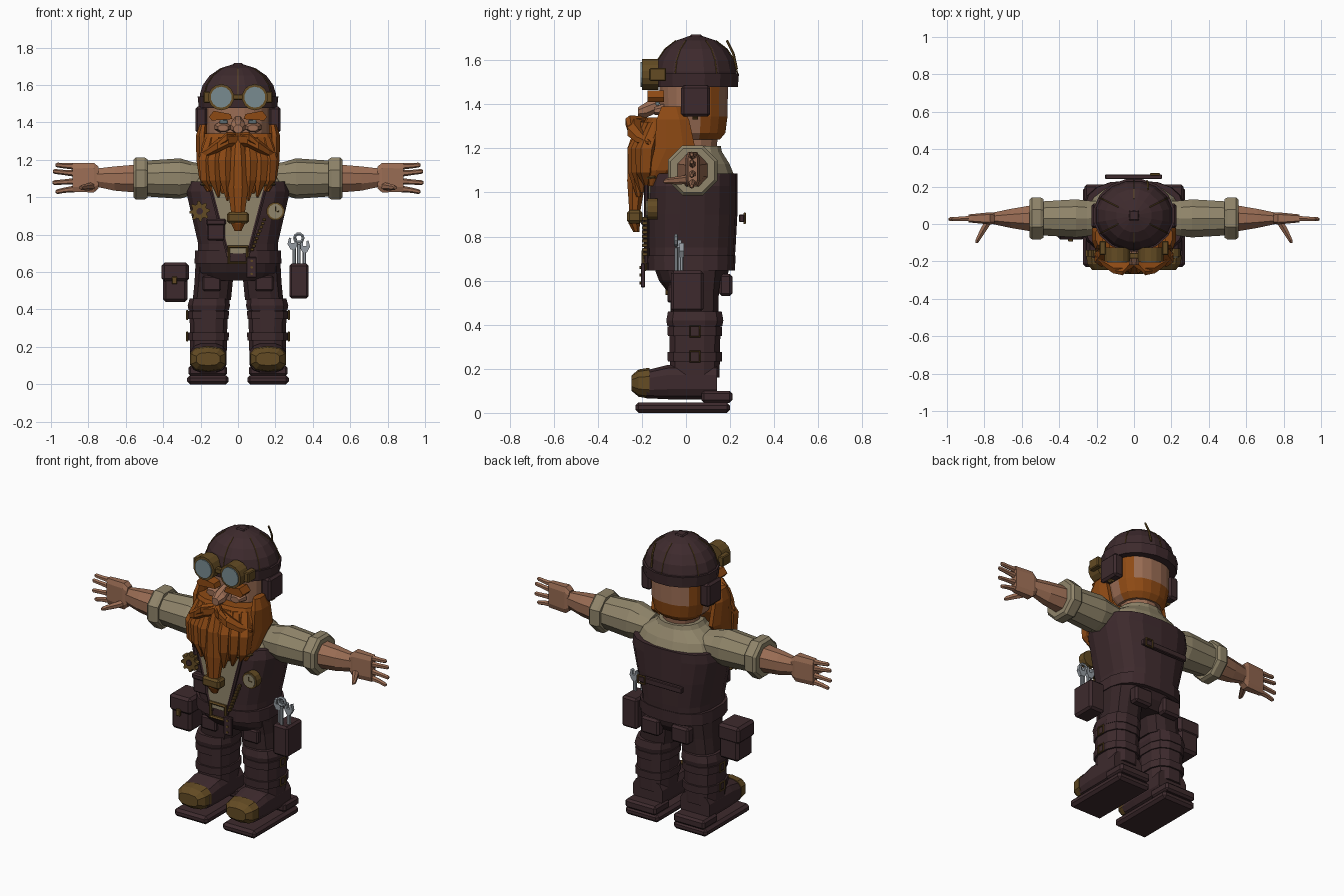
import bpy, bmesh, math
from mathutils import Vector

COLORS = {
    "leather": (0.047, 0.023, 0.026), "trousers": (0.036, 0.018, 0.02),
    "ginger": (0.27, 0.068, 0.007), "linen": (0.28, 0.235, 0.145),
    "skin": (0.33, 0.155, 0.09), "brass": (0.125, 0.07, 0.017),
    "lens": (0.19, 0.26, 0.28), "steel": (0.3, 0.33, 0.36),
}
MATS = {}
for key, c in COLORS.items():
    MATS[key] = bpy.data.materials.new(key)
    MATS[key].diffuse_color = (*c, 1)


def finish(name, bm, mat, mirror=False, bevel=0):
    bmesh.ops.recalc_face_normals(bm, faces=bm.faces)
    me = bpy.data.meshes.new(name)
    bm.to_mesh(me)
    bm.free()
    me.materials.append(MATS[mat])
    ob = bpy.data.objects.new(name, me)
    bpy.context.collection.objects.link(ob)
    if bevel:
        b = ob.modifiers.new("bevel", 'BEVEL')
        b.width, b.segments = bevel, 1
    if mirror:
        ob.modifiers.new("mirror", 'MIRROR')
    return ob


def loft(name, mat, secs, axis='z', n=10, power=2, mirror=False):
    """Skin rings (x, y, z, radius_a, radius_b) stacked along an axis."""
    u, v = {'x': ((0, 1, 0), (0, 0, 1)), 'y': ((1, 0, 0), (0, 0, 1)),
            'z': ((1, 0, 0), (0, 1, 0))}[axis]
    u, v = Vector(u), Vector(v)
    bm = bmesh.new()
    rings = []
    for x, y, z, a, b in secs:
        ring = []
        for i in range(n):
            t = 2 * math.pi * (i + 0.5) / n
            c, s = math.cos(t), math.sin(t)
            c = math.copysign(abs(c) ** (2 / power), c)
            s = math.copysign(abs(s) ** (2 / power), s)
            ring.append(bm.verts.new(Vector((x, y, z)) + u * a * c + v * b * s))
        rings.append(ring)
    for r, q in zip(rings, rings[1:]):
        for i in range(n):
            j = (i + 1) % n
            bm.faces.new((r[i], r[j], q[j], q[i]))
    bm.faces.new(rings[0])
    bm.faces.new(rings[-1])
    return finish(name, bm, mat, mirror)


def box(name, mat, lo, hi, bevel=0.008, mirror=False):
    bm = bmesh.new()
    bmesh.ops.create_cube(bm, size=1)
    for v in bm.verts:
        v.co = [l + (k + 0.5) * (h - l) for k, l, h in zip(v.co, lo, hi)]
    return finish(name, bm, mat, mirror, bevel)


def prism(name, mat, outline, y0, y1, mirror=False):
    """Extrude an x-z outline from y0 to y1."""
    bm = bmesh.new()
    f = bm.faces.new([bm.verts.new((x, y0, z)) for x, z in outline])
    ext = bmesh.ops.extrude_face_region(bm, geom=[f])["geom"]
    for v in ext:
        if isinstance(v, bmesh.types.BMVert):
            v.co.y = y1
    return finish(name, bm, mat, mirror)


def rod(name, mat, pts, r, cyclic=False, mirror=False):
    cu = bpy.data.curves.new(name + "_path", 'CURVE')
    cu.dimensions, cu.bevel_depth, cu.bevel_resolution = '3D', r, 1
    cu.use_fill_caps = True
    sp = cu.splines.new('POLY')
    sp.points.add(len(pts) - 1)
    for p, co in zip(sp.points, pts):
        p.co = (*co, 1)
    sp.use_cyclic_u = cyclic
    tmp = bpy.data.objects.new(name + "_path", cu)
    bpy.context.collection.objects.link(tmp)
    bm = bmesh.new()
    bm.from_mesh(bpy.data.meshes.new_from_object(tmp))
    bpy.data.objects.remove(tmp)
    for f in bm.faces:
        f.material_index, f.smooth = 0, False
    return finish(name, bm, mat, mirror)


def disc(name, mat, x, z, r, y0, y1, n=12, mirror=False):
    return loft(name, mat, [(x, y0, z, r, r), (x, y1, z, r, r)], 'y', n, mirror=mirror)


# boots, soles and toe caps
box("sole", "leather", (0.05, -0.23, 0), (0.272, 0.2, 0.048), 0.015, True)
box("heel", "leather", (0.058, 0.07, 0.046), (0.265, 0.21, 0.1), 0.012, True)
loft("boot_foot", "leather", [(.158, -.18, .13, .095, .065), (.158, -.08, .14, .1, .08),
     (.158, .14, .14, .1, .08)], 'y', 12, 3, True)
loft("toe_cap", "brass", [(.16, -.247, .135, .065, .035), (.16, -.215, .135, .092, .062),
     (.16, -.165, .135, .1, .07)], 'y', 10, 2.8, True)
loft("boot_shaft", "leather", [(.158, .04, .16, .1, .115), (.157, .04, .41, .105, .12)], n=12, power=2.6, mirror=True)
for z in (0.255, 0.37):
    loft("boot_strap", "leather", [(.158, .04, z - .022, .111, .126), (.158, .04, z + .022, .112, .127)],
         n=12, power=2.6, mirror=True)
    rod("boot_buckle", "brass", [(.272, y, z + d) for y, d in
        ((.018, -.024), (.062, -.024), (.062, .024), (.018, .024))], .005, True, True)
loft("boot_cuff", "leather", [(.157, .04, .395, .11, .128), (.156, .04, .42, .116, .133),
     (.153, .04, .46, .108, .125)], n=12, power=2.6, mirror=True)

# trousers
loft("trouser_leg", "trousers", [(.14, .04, .45, .105, .11), (.13, .04, .55, .105, .112),
     (.12, .035, .65, .11, .13)], n=12, power=2.5, mirror=True)
loft("hips", "trousers", [(0, .03, .555, .19, .12), (0, .03, .6, .225, .155), (0, .025, .68, .23, .18)], n=16, power=2.6)
box("thigh_patch", "leather", (.09, -.085, .5), (.19, -.05, .58), mirror=True)
box("back_pocket", "leather", (.04, .15, .53), (.16, .21, .63), .012, True)

# vest, shirt and belt
loft("vest", "leather", [(0, .022, .65, .215, .195), (0, .025, .75, .215, .2), (0, .028, .9, .25, .205),
     (0, .03, 1.03, .28, .203), (0, .035, 1.085, .27, .198)], n=18, power=2.7)
loft("shirt_shoulders", "linen", [(0, .035, 1.07, .26, .19), (0, .04, 1.13, .23, .16),
     (0, .04, 1.185, .14, .125), (0, .04, 1.21, .125, .12)], n=16, power=2.2)
prism("shirt_front", "linen", [(-.05, .7), (.05, .7), (.15, 1.07), (-.15, 1.07)], -.186, -.16)
rod("vest_trim", "leather", [(.05, -.18, .68), (.152, -.18, 1.07)], .011, mirror=True)
loft("belt", "leather", [(0, .022, .645, .235, .2), (0, .022, .715, .232, .203)], n=18, power=2.7)
rod("belt_buckle", "brass", [(-.05, -.19, .65), (.05, -.19, .65), (.05, -.19, .735), (-.05, -.19, .735)], .012, True)
box("vest_pocket", "leather", (-.165, -.197, .77), (-.07, -.16, .88))
box("vest_pocket_flap", "leather", (-.17, -.204, .85), (-.065, -.16, .885))
box("hanging_strap", "leather", (.045, -.205, .57), (.1, -.185, .68), .004)
for i in range(3):
    disc("strap_stud", "brass", .073, .59 + i * .035, .007, -.21, -.204, 6)
for i in range(9):
    x, z = .14 - .008 * i, .88 - .02 * i
    box("chain_link", "brass", (x - .009, -.2, z - .008), (x + .009, -.175, z + .008), .003)

# gear and watch on the chest
gear = []
for i in range(32):
    r, t = (.055 if i % 4 < 2 else .04), 2 * math.pi * i / 32
    gear.append((-.205 + r * math.cos(t), .925 + r * math.sin(t)))
prism("chest_gear", "brass", gear, -.175, -.14)
disc("gear_hub", "leather", -.205, .925, .018, -.182, -.17, 8)
disc("watch_case", "brass", .2, .925, .049, -.175, -.13)
disc("watch_face", "linen", .2, .925, .039, -.181, -.174)
rod("watch_hands", "brass", [(.2, -.183, .95), (.2, -.183, .925), (.22, -.183, .925)], .003)

# back strap
box("back_strap", "leather", (-.155, .24, .865), (.15, .265, .9), .004)
rod("back_buckle", "brass", [(.09, .266, .86), (.135, .266, .86), (.135, .266, .905), (.09, .266, .905)], .006, True)

# hip pouch
box("hip_pouch", "leather", (-.4, -.07, .44), (-.27, .075, .62), .015)
box("pouch_flap", "leather", (-.408, -.083, .55), (-.262, .08, .65), .015)
box("pouch_clasp", "brass", (-.352, -.094, .535), (-.325, -.08, .575), .003)

# tool holster with tools
box("tool_holster", "leather", (.275, -.068, .46), (.378, .08, .645), .012)
for x, y, top in ((.3, -.03, .73), (.325, -.045, .75), (.355, -.02, .71)):
    box("tool_shaft", "steel", (x - .009, y - .008, .6), (x + .009, y + .008, top), .003)
rod("ring_wrench", "steel", [(.325 + .023 * math.cos(i * math.pi / 5), -.045,
    .782 + .023 * math.sin(i * math.pi / 5)) for i in range(10)], .009, True)
for x, y, z in ((.293, -.03, .73), (.357, -.02, .715)):
    prism("open_wrench", "steel", [(x - .012, z - .01), (x + .012, z - .01), (x + .028, z + .02), (x + .02, z + .055),
          (x + .008, z + .05), (x + .01, z + .025), (x - .01, z + .025), (x - .008, z + .05), (x - .02, z + .055),
          (x - .028, z + .02)], y - .01, y + .01)

# arms and hands
loft("sleeve", "linen", [(.18, .035, 1.1, .09, .075), (.25, .03, 1.1, .1, .09), (.31, .03, 1.1, .107, .108),
     (.5, .03, 1.1, .095, .095)], 'x', 10, mirror=True)
loft("sleeve_cuff", "linen", [(.485, .03, 1.1, .112, .112), (.5, .03, 1.1, .122, .122),
     (.545, .03, 1.1, .122, .122), (.56, .03, 1.1, .108, .108)], 'x', 8, mirror=True)
loft("forearm", "skin", [(.55, .03, 1.1, .075, .08), (.66, .03, 1.1, .055, .07), (.76, .03, 1.105, .032, .052)],
     'x', 8, mirror=True)
loft("palm", "skin", [(.745, .03, 1.105, .03, .06), (.77, .03, 1.105, .034, .082), (.885, .03, 1.105, .022, .08)],
     'x', 8, 4, True)
for z0, z1, end in ((1.165, 1.172, .975), (1.127, 1.138, .99), (1.085, 1.078, .992), (1.045, 1.03, .975)):
    loft("finger", "skin", [(.87, .03, z0, .016, .018), (.93, .028, (z0 + z1) / 2, .013, .014),
         (end - .01, .026, z1, .012, .013), (end, .026, z1, .006, .007)], 'x', 6, mirror=True)
loft("thumb", "skin", [(.775, .02, 1.06, .024, .022), (.81, -.04, 1.055, .02, .018),
     (.835, -.085, 1.052, .014, .014), (.84, -.102, 1.05, .007, .007)], 'y', 6, mirror=True)

# head, with hair around the nape
loft("neck", "skin", [(0, .04, 1.18, .1, .1), (0, .04, 1.27, .11, .11)], n=12)
head = loft("head", "skin", [(0, .035, 1.24, .12, .12), (0, .035, 1.27, .15, .145), (0, .035, 1.345, .168, .155),
            (0, .035, 1.49, .172, .157)], n=20, power=2.3)
head.data.materials.append(MATS["ginger"])
for p in head.data.polygons:
    c = p.center
    if c.y > .08 and c.z > 1.245 and (c.z < 1.34 or abs(c.x) > .125):
        p.material_index = 1
loft("nose", "skin", [(0, -.12, 1.4, .03, .035), (0, -.18, 1.375, .042, .038), (0, -.218, 1.365, .025, .022)], 'y', 8)
loft("cheek", "skin", [(.08, -.1, 1.375, .05, .03), (.08, -.145, 1.37, .03, .018)], 'y', 8, mirror=True)
box("eye", "lens", (.055, -.138, 1.395), (.1, -.12, 1.412), .003, True)
prism("eyebrow", "ginger", [(.03, 1.418), (.14, 1.41), (.155, 1.43), (.13, 1.462), (.04, 1.445)], -.175, -.1, True)

# beard locks
loft("beard_core", "ginger", [(0, -.08, 1.34, .19, .1), (0, -.11, 1.25, .2, .12), (0, -.145, 1.12, .165, .09),
     (0, -.17, 1.02, .09, .05)], n=14, power=2.5)
loft("sideburn", "ginger", [(.185, -.065, 1.39, .022, .05), (.195, -.06, 1.33, .032, .08), (.193, -.05, 1.2, .032, .1),
     (.18, -.11, 1.1, .03, .06), (.16, -.15, 1.03, .008, .02)], n=8, mirror=True)
for x, end, y in ((.062, .98, -.2), (.115, 1.0, -.185), (.16, 1.03, -.165)):
    loft("beard_lock", "ginger", [(x * .9, y + .03, 1.32, .03, .035), (x * 1.08, y - .015, 1.2, .043, .05),
         (x * 1.05, y - .02, 1.09, .036, .042), (x * .9, y - .015, end, .006, .01)], n=6, mirror=True)
loft("beard_braid", "ginger", [(0, -.19, 1.31, .03, .04), (0, -.22, 1.2, .05, .05), (0, -.225, 1.05, .06, .045),
     (0, -.232, .92, .04, .028), (0, -.235, .86, .04, .028), (0, -.225, .82, .02, .015)], n=8)
box("braid_ring", "brass", (-.06, -.268, .86), (.06, -.198, .92), .012)
rod("beard_ring", "brass", [(.12, -.215, 1.07), (.16, -.2, 1.065), (.195, -.14, 1.07)], .007, mirror=True)

# moustache
loft("moustache", "ginger", [(0, -.2, 1.31, .03, .035), (.05, -.235, 1.305, .033, .036), (.11, -.235, 1.275, .035, .036),
     (.165, -.2, 1.24, .028, .026), (.21, -.165, 1.225, .008, .008)], 'x', 6, mirror=True)
loft("moustache_curl", "ginger", [(.01, -.2, 1.33, .025, .016), (.06, -.255, 1.32, .022, .03),
     (.1, -.25, 1.29, .018, .02)], 'x', 6, mirror=True)

# cap
loft("cap_dome", "leather", [(0, .045, 1.5, .208, .187), (0, .045, 1.55, .208, .187), (0, .045, 1.6, .192, .175),
     (0, .045, 1.65, .155, .142), (0, .045, 1.69, .096, .09), (0, .045, 1.71, .03, .03)], n=16)
loft("cap_band", "leather", [(0, .047, 1.478, .214, .192), (0, .047, 1.54, .22, .197)], n=16)
box("cap_button", "leather", (-.028, .017, 1.695), (.028, .073, 1.717), .006)
for k in range(6):
    t = math.pi * (k + .5) / 3
    rod("cap_seam", "brass", [(a * math.cos(t), .045 + b * math.sin(t), z) for a, b, z in
        ((.21, .189, 1.54), (.192, .175, 1.6), (.155, .142, 1.65), (.096, .09, 1.69))], .003)
box("ear_flap", "leather", (.165, -.022, 1.345), (.228, .11, 1.485), .012, True)
disc("flap_button", "brass", .2, 1.345, .015, .03, .055, 8, True)
rod("cap_pin", "brass", [(.07, .23, 1.56), (.075, .215, 1.63), (.075, .185, 1.69)], .006)

# goggles
disc("goggle_rim", "brass", .09, 1.535, .07, -.2, -.125, 14, True)
disc("goggle_lens", "lens", .09, 1.535, .056, -.207, -.199, 14, True)
box("goggle_bridge", "brass", (-.03, -.185, 1.52), (.03, -.155, 1.55), .004)
box("goggle_hinge", "brass", (.15, -.165, 1.505), (.185, -.09, 1.565), .005, True)
